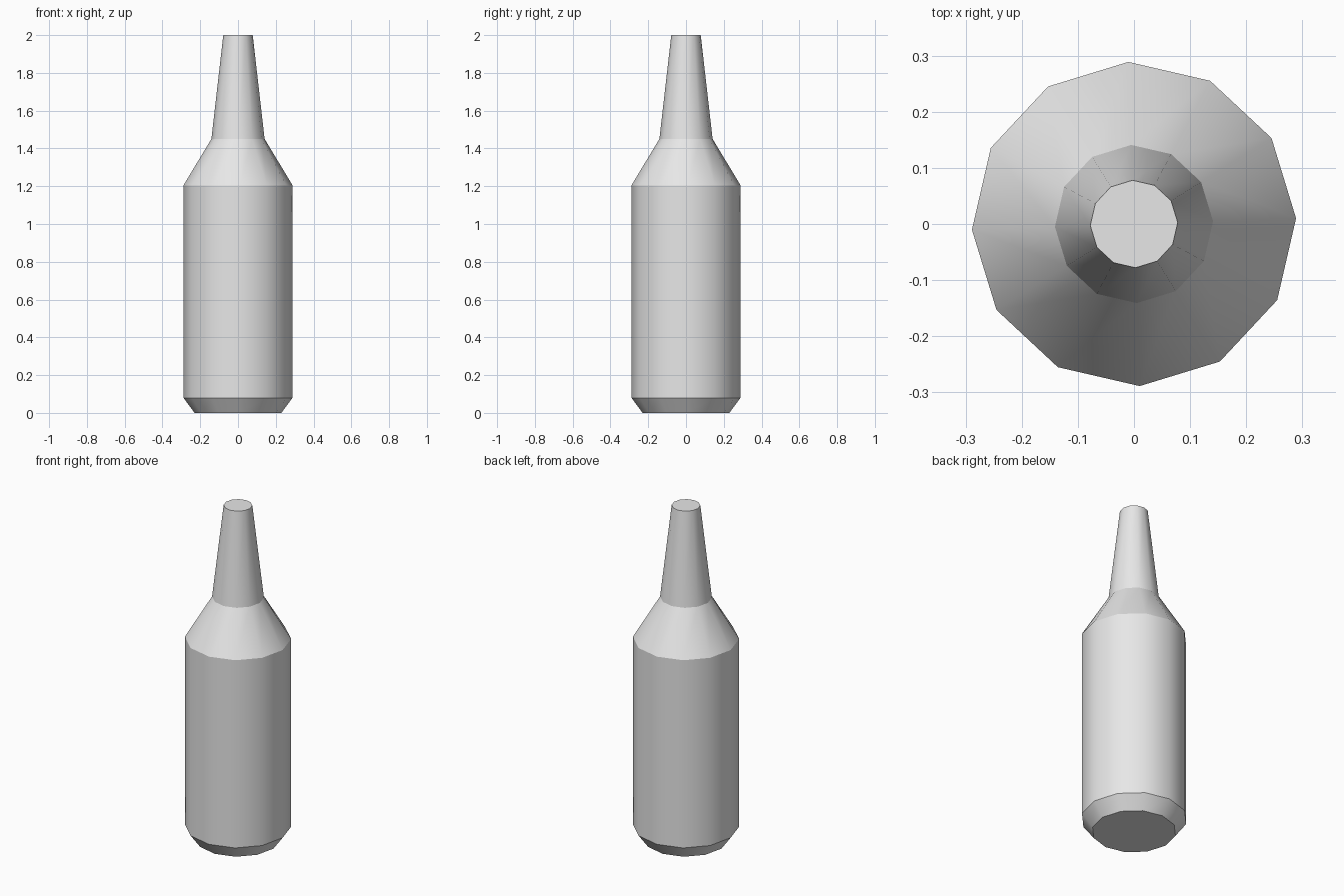
import bpy
import bmesh
import math

default_cube = bpy.data.objects.get("Cube")
if default_cube:
    bpy.data.objects.remove(default_cube, do_unlink=True)

SIDES = 12
TURN = math.radians(2)

# Bottle profile from the base up: radius, height
PROFILE = [(0.23, 0.0), (0.289, 0.08), (0.289, 1.205), (0.141, 1.45), (0.078, 2.0)]


def make_material(name, colour):
    mat = bpy.data.materials.new(name)
    mat.use_nodes = True
    mat.diffuse_color = colour
    mat.node_tree.nodes["Principled BSDF"].inputs["Base Color"].default_value = colour
    return mat


def ring(bm, radius, z):
    angles = [TURN + math.tau * i / SIDES for i in range(SIDES)]
    return [bm.verts.new((radius * math.cos(a), radius * math.sin(a), z)) for a in angles]


# Bottle body: stacked rings joined by smooth bands
bm = bmesh.new()
rings = [ring(bm, r, z) for r, z in PROFILE]
for low, high in zip(rings, rings[1:]):
    for i in range(SIDES):
        j = (i + 1) % SIDES
        bm.faces.new((low[i], low[j], high[j], high[i])).smooth = True

# Flat base and mouth caps
bm.faces.new(rings[0][::-1])
bm.faces.new(rings[-1])

# Crisp edges between the base, body, shoulder and neck
for loop in rings:
    for i in range(SIDES):
        bm.edges.get((loop[i - 1], loop[i])).smooth = False

mesh = bpy.data.meshes.new("bottle")
bm.to_mesh(mesh)
bm.free()
mesh.materials.append(make_material("light grey", (0.8, 0.8, 0.8, 1)))
bottle = bpy.data.objects.new("bottle", mesh)
bpy.context.collection.objects.link(bottle)
